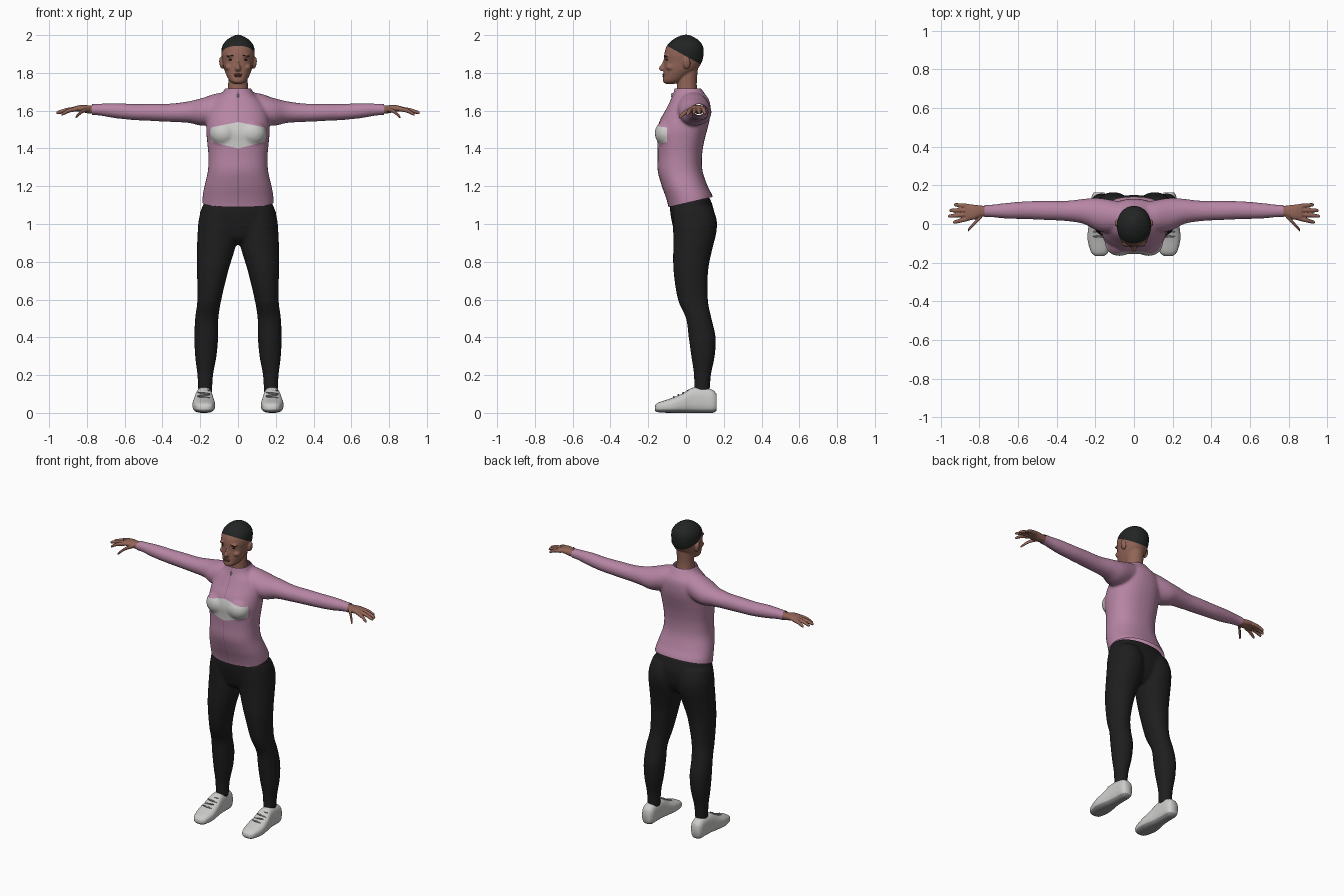
import bpy, bmesh, math
from mathutils import Vector

if "Cube" in bpy.data.objects:
    bpy.data.objects.remove(bpy.data.objects["Cube"])


def material(name, *rgb):
    m = bpy.data.materials.new(name)
    m.use_nodes = True
    m.diffuse_color = (*rgb, 1)
    m.node_tree.nodes["Principled BSDF"].inputs["Base Color"].default_value = (*rgb, 1)
    return m


SKIN = material("brown skin", .29, .13, .095)
HAIR = material("dark hair", .016, .018, .018)
PINK = material("pink fabric", .47, .235, .37)
SEAM = material("dark pink seam", .3, .14, .24)
PALE = material("pale grey", .6, .6, .59)
BLACK = material("black leggings", .013, .013, .013)
SOLE = material("grey sole", .3, .3, .3)
LIPS = material("lips", .2, .065, .055)
EYE = material("dark eye", .025, .015, .012)


def add_object(name, bm, mat):
    bmesh.ops.recalc_face_normals(bm, faces=bm.faces)
    mesh = bpy.data.meshes.new(name)
    bm.to_mesh(mesh)
    bm.free()
    mesh.materials.append(mat)
    mesh.shade_smooth()
    ob = bpy.data.objects.new(name, mesh)
    bpy.context.collection.objects.link(ob)
    return ob


def spline(rings, steps=5):
    """Resample the rings along a smooth curve."""
    vs = [Vector(r) for r in rings]
    out = []
    for i in range(len(vs) - 1):
        a, b, c, d = vs[max(i - 1, 0)], vs[i], vs[i + 1], vs[min(i + 2, len(vs) - 1)]
        for k in range(steps):
            t = k / steps
            out.append(b + (c - a) * (t / 2) + (a * 2 - b * 5 + c * 4 - d) * (t * t / 2)
                       + (b * 3 - a - c * 3 + d) * (t ** 3 / 2))
    return out + [vs[-1]]


def loft(name, axis, rings, mat, power=2, side=1, segs=32):
    """Skin rounded rings given as (position, low, high, low, high)."""
    bm = bmesh.new()
    loops = []
    for p, a0, a1, b0, b1 in spline(rings):
        loop = []
        for k in range(segs):
            ang = math.tau * k / segs
            c, s = math.cos(ang), math.sin(ang)
            a = (a0 + a1) / 2 + (a1 - a0) / 2 * math.copysign(abs(c) ** (2 / power), c)
            b = (b0 + b1) / 2 + (b1 - b0) / 2 * math.copysign(abs(s) ** (2 / power), s)
            x, y, z = {"x": (p, a, b), "y": (a, p, b), "z": (a, b, p)}[axis]
            loop.append(bm.verts.new((x * side, y, z)))
        loops.append(loop)
    for lo, hi in zip(loops, loops[1:]):
        for k in range(segs):
            n = (k + 1) % segs
            bm.faces.new((lo[k], lo[n], hi[n], hi[k]))
    bm.faces.new(loops[0])
    bm.faces.new(loops[-1])
    return add_object(name, bm, mat)


def ball(name, centre, size, mat, tilt=0):
    bm = bmesh.new()
    bmesh.ops.create_uvsphere(bm, u_segments=24, v_segments=14, radius=1)
    ob = add_object(name, bm, mat)
    ob.location, ob.scale, ob.rotation_euler = centre, size, (0, tilt, 0)
    return ob


def fuse(name, parts, voxel, smooth):
    """Weld overlapping parts into one continuous skin."""
    bpy.ops.object.select_all(action="DESELECT")
    for p in parts:
        p.select_set(True)
    ob = parts[0]
    bpy.context.view_layer.objects.active = ob
    bpy.ops.object.join()
    ob.name = name
    rm = ob.modifiers.new("weld", "REMESH")
    rm.mode, rm.voxel_size, rm.use_smooth_shade = "VOXEL", voxel, True
    sm = ob.modifiers.new("relax", "SMOOTH")
    sm.iterations = smooth
    for m in (rm.name, sm.name):
        bpy.ops.object.modifier_apply(modifier=m)
    return ob


def cut(ob, point, normal, remove=False):
    """Slice along a plane; optionally drop what lies in front of it."""
    bm = bmesh.new()
    bm.from_mesh(ob.data)
    bmesh.ops.bisect_plane(bm, geom=bm.verts[:] + bm.edges[:] + bm.faces[:], dist=1e-5,
                           plane_co=point, plane_no=normal, clear_outer=remove)
    bm.to_mesh(ob.data)
    bm.free()


def paint(ob, mat, rule):
    ob.data.materials.append(mat)
    slot = len(ob.data.materials) - 1
    for f in ob.data.polygons:
        if rule(f.center):
            f.material_index = slot


# Shirt: torso, bust and sleeves
torso = [(1.04, .188, -.085, .145), (1.1, .19, -.095, .148), (1.15, .187, -.11, .14),
         (1.2, .178, -.128, .115), (1.28, .16, -.15, .088), (1.36, .157, -.15, .085),
         (1.43, .163, -.152, .095), (1.49, .168, -.155, .11), (1.55, .165, -.138, .125),
         (1.6, .155, -.11, .13), (1.65, .13, -.085, .125), (1.69, .085, -.068, .1),
         (1.74, .06, -.056, .062)]
arm = [(.05, -.03, .11, 1.56, 1.7), (.12, -.045, .125, 1.53, 1.69), (.19, -.035, .135, 1.52, 1.667),
       (.26, 0, .13, 1.535, 1.65), (.35, .015, .12, 1.54, 1.638), (.45, .02, .12, 1.545, 1.637),
       (.55, .025, .118, 1.55, 1.636), (.65, .027, .11, 1.56, 1.64), (.74, .035, .1, 1.575, 1.637),
       (.79, .035, .1, 1.575, 1.635)]
parts = [loft("torso", "z", [(z, -w, w, f, b) for z, w, f, b in torso], PINK, 2.3)]
for s in (1, -1):
    parts += [loft("sleeve", "x", arm, PINK, side=s),
              ball("bust", (.075 * s, -.1, 1.48), (.075, .066, .07), PINK)]
shirt = fuse("shirt", parts, .008, 8)
cut(shirt, (0, -.09, 1.09), (0, .23, -1), True)
cut(shirt, (0, 0, 1.718), (0, 0, 1), True)
for s in (1, -1):
    cut(shirt, (.772 * s, 0, 0), (s, 0, 0), True)
    cut(shirt, (.002 * s, 0, 0), (1, 0, 0))
    # Slanted slices give the chest band its tapered ends
    cut(shirt, (0, 0, 1.4), (-.25 * s, 0, 1))
    cut(shirt, (0, 0, 1.54), (.2 * s, 0, 1))
cut(shirt, (0, -.1, 0), (0, 1, 0))
paint(shirt, SEAM, lambda c: abs(c.x) < .002 and c.y < 0)
paint(shirt, PALE, lambda c: c.y < -.1 and 1.4 + .25 * abs(c.x) < c.z < 1.54 - .2 * abs(c.x))
ball("zip_pull", (0, -.073, 1.68), (.005, .006, .014), PALE)

# Leggings: hips and legs
hips = [(.89, .06, 0, .08), (.92, .13, -.045, .115), (.97, .195, -.065, .14),
        (1.05, .203, -.082, .15), (1.1, .185, -.085, .14), (1.14, .17, -.085, .125)]
leg = [(.1, .138, .21, .042, .125), (.2, .132, .215, .042, .132), (.3, .114, .227, .028, .152),
       (.4, .105, .231, .014, .157), (.5, .104, .227, 0, .135), (.6, .088, .215, -.043, .116),
       (.75, .052, .217, -.066, .117), (.87, .016, .217, -.068, .14), (.95, .004, .214, -.068, .16),
       (1.02, .004, .208, -.07, .163), (1.09, .01, .19, -.07, .14)]
parts = [loft("hips", "z", [(z, -w, w, f, b) for z, w, f, b in hips], BLACK, 2.2)]
parts += [loft("leg", "z", leg, BLACK, 2.1, s) for s in (1, -1)]
fuse("leggings", parts, .008, 6)

# Head with neck, nose and ears
skull = [(1.742, .02, -.108, -.06), (1.755, .042, -.122, -.02), (1.785, .06, -.12, .02),
         (1.82, .074, -.117, .06), (1.86, .082, -.115, .085), (1.9, .088, -.115, .093),
         (1.94, .084, -.103, .09), (1.97, .064, -.077, .07), (1.99, .036, -.045, .04),
         (2.002, .008, -.012, .012)]
neck = [(1.66, .056, -.05, .065), (1.74, .052, -.048, .057), (1.84, .052, -.045, .065)]
nose = [(1.88, .008, -.116, -.08), (1.85, .009, -.127, -.08), (1.825, .016, -.144, -.08),
        (1.81, .014, -.134, -.08)]
parts = [loft(n, "z", [(z, -w, w, f, b) for z, w, f, b in r], SKIN, p)
         for n, r, p in (("skull", skull, 2.1), ("neck", neck, 2), ("nose", nose, 2))]
for s in (1, -1):
    parts.append(ball("ear", (.087 * s, .004, 1.852), (.012, .02, .032), SKIN, .15 * s))
    parts.append(ball("brow_ridge", (.036 * s, -.1, 1.89), (.026, .016, .008), SKIN))
    parts.append(ball("cheek", (.045 * s, -.08, 1.83), (.025, .026, .02), SKIN))
head = fuse("head", parts, .004, 4)
hairline, tilt = (0, 0, 1.888), (0, .55, 1)
cut(head, hairline, tilt)
paint(head, HAIR, lambda c: (c - Vector(hairline)).dot(Vector(tilt)) > 0)

# Face details
ball("upper_lip", (0, -.117, 1.791), (.022, .008, .005), LIPS)
ball("lower_lip", (0, -.117, 1.783), (.019, .008, .006), LIPS)
for s, label in ((1, "left"), (-1, "right")):
    ball(label + "_eye", (.036 * s, -.098, 1.87), (.014, .011, .005), EYE)
    ball(label + "_eyebrow", (.038 * s, -.105, 1.891), (.02, .012, .003), EYE, .12 * s)

    # Hand: palm, four fingers and a thumb
    palm = [(.74, .042, .092, 1.582, 1.625), (.79, .037, .095, 1.585, 1.628),
            (.83, .022, .1, 1.593, 1.63), (.87, .022, .1, 1.598, 1.622)]
    parts = [loft("palm", "x", palm, SKIN, 2.4, s)]
    digits = [((.85, .03), (.935, .008), 1.578), ((.85, .051), (.962, .04), 1.587),
              ((.85, .072), (.955, .07), 1.587), ((.85, .091), (.93, .1), 1.585),
              ((.785, .045), (.86, -.034), 1.563)]
    for (x0, y0), (x1, y1), tip in digits:
        rings = []
        for t, r in ((0, .0125), (.5, .0115), (.92, .009), (1, .005)):
            x, y, z = x0 + (x1 - x0) * t, y0 + (y1 - y0) * t, 1.609 + (tip - 1.609) * t * t
            rings.append((x, y - r, y + r, z - r, z + r))
        parts.append(loft("finger", "x", rings, SKIN, side=s, segs=16))
    fuse(label + "_hand", parts, .0035, 3)

    # Shoe with a darker sole and laces
    shoe = [(-.165, .155, .2, .012, .038), (-.145, .133, .222, .003, .055), (-.08, .121, .24, 0, .077),
            (-.02, .126, .236, 0, .102), (.03, .133, .227, 0, .132), (.09, .136, .222, 0, .135),
            (.14, .139, .219, 0, .122), (.162, .152, .208, .012, .1)]
    ob = loft(label + "_shoe", "y", shoe, PALE, 2.7, s, 40)
    cut(ob, (0, 0, .018), (0, 0, 1))
    paint(ob, SOLE, lambda c: c.z < .018)
    for k in range(4):
        ball(label + "_lace", (.181 * s, -.065 + .025 * k, .083 + .011 * k),
             (.034, .005, .005), SOLE, .12 * (-1) ** k)
